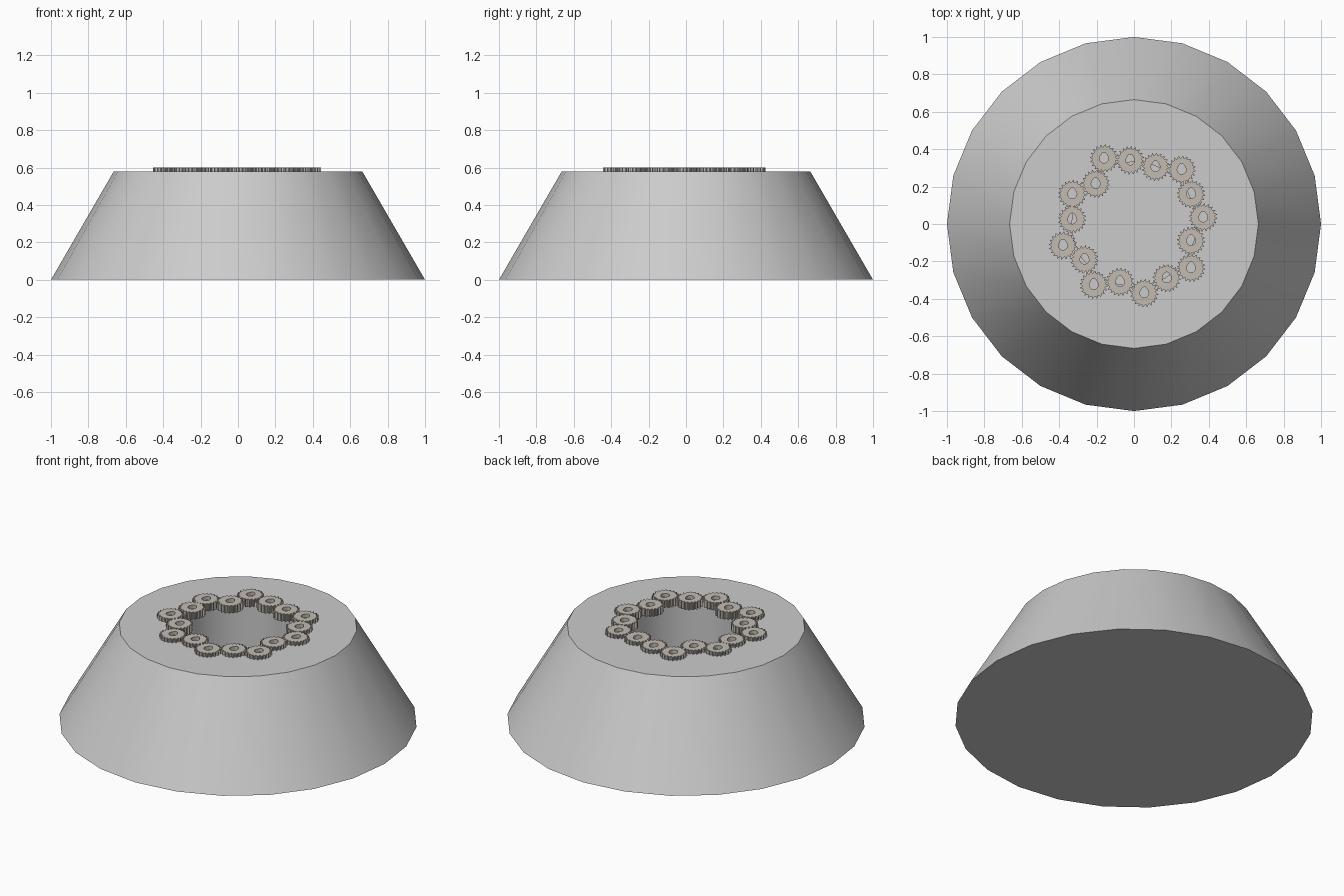
import bpy, bmesh
from math import sin, cos, pi, tau

if "Cube" in bpy.data.objects:
    bpy.data.objects.remove(bpy.data.objects["Cube"])

SIDES = 24
TOP = 0.578


def finish(bm, name, angle=None, mat=None):
    bmesh.ops.recalc_face_normals(bm, faces=bm.faces)
    me = bpy.data.meshes.new(name)
    bm.to_mesh(me)
    bm.free()
    ob = bpy.data.objects.new(name, me)
    bpy.context.collection.objects.link(ob)
    if mat:
        me.materials.append(mat)
    if angle:
        bpy.ops.object.select_all(action='DESELECT')
        ob.select_set(True)
        bpy.context.view_layer.objects.active = ob
        bpy.ops.object.shade_smooth_by_angle(angle=angle)
    return ob


def bridge(bm, a, b):
    n = len(a)
    for i in range(n):
        j = (i + 1) % n
        bm.faces.new((a[i], a[j], b[j], b[i]))


# Truncated cone with a deep round well in its top
bm = bmesh.new()
rings = []
for r, z in [(1.0, 0), (0.665, TOP), (0.333, TOP), (0.333, 0.1)]:
    rings.append([bm.verts.new((r * cos(tau * i / SIDES), r * sin(tau * i / SIDES), z))
                  for i in range(SIDES)])
for a, b in zip(rings, rings[1:]):
    bridge(bm, a, b)
bm.faces.new(rings[0])
bm.faces.new(rings[-1])
finish(bm, "cone_base", pi / 6)

# Gear mesh: four outline points per tooth, bore with a pointed top
steel = bpy.data.materials.new("gear_metal")
steel.diffuse_color = (0.54, 0.50, 0.45, 1)
steel.use_nodes = True
steel.node_tree.nodes["Principled BSDF"].inputs["Base Color"].default_value = steel.diffuse_color
TEETH, OUTER, ROOT = 20, 0.075, 0.063
Z0, Z1 = 0.555, 0.60
bm = bmesh.new()
loops = {}
for z in (Z0, Z1):
    outer, inner = [], []
    for i in range(TEETH * 4):
        t, k = divmod(i, 4)
        a = tau * (t + (0.0, 0.3, 0.42, 0.58)[k] + 0.2) / TEETH
        r = (ROOT, ROOT, OUTER, OUTER)[k]
        outer.append(bm.verts.new((r * cos(a), r * sin(a), z)))
        h = 0.024 + 0.009 * max(0, sin(a)) ** 6
        inner.append(bm.verts.new((h * cos(a), h * sin(a), z)))
    bridge(bm, outer, inner)
    loops[z] = (outer, inner)
for k in (0, 1):
    bridge(bm, loops[Z0][k], loops[Z1][k])
gear = finish(bm, "gear", None, steel)

# Ring of meshing gears around the well
centres = [(-0.16, 0.35), (-0.02, 0.34), (0.115, 0.305), (0.255, 0.29), (0.305, 0.16),
           (0.37, 0.035), (0.305, -0.09), (0.305, -0.235), (0.175, -0.29), (0.055, -0.37),
           (-0.075, -0.31), (-0.215, -0.325), (-0.265, -0.19), (-0.38, -0.115),
           (-0.33, 0.025), (-0.33, 0.16), (-0.205, 0.215)]
for n, (x, y) in enumerate(centres):
    ob = gear if n == 0 else gear.copy()
    ob.name = f"gear_{n + 1:02d}"
    ob.location = (x, y, 0)
    if n:
        bpy.context.collection.objects.link(ob)
